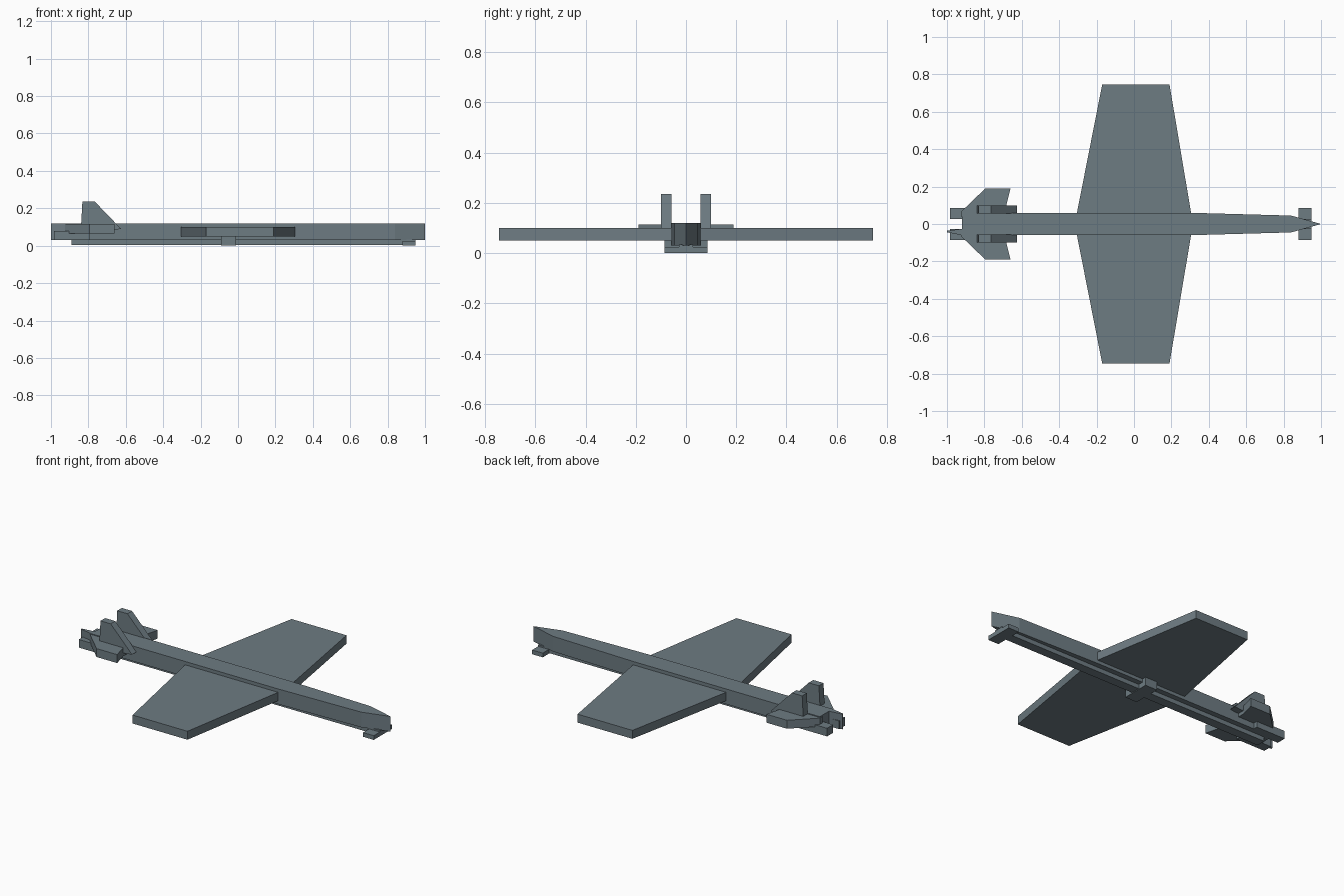
import bpy, bmesh
from mathutils import Vector

if "Cube" in bpy.data.objects:
    bpy.data.objects.remove(bpy.data.objects["Cube"])

paint = bpy.data.materials.new("slate_grey")
paint.diffuse_color = (0.155, 0.200, 0.225, 1)
paint.use_nodes = True
paint.node_tree.nodes["Principled BSDF"].inputs["Base Color"].default_value = paint.diffuse_color


def prism(name, outline, lo, hi, axis="z"):
    """Extrude a flat outline between lo and hi: (x, y) along z, or (x, z) along y."""
    def place(p, h):
        return Vector((p[0], p[1], h)) if axis == "z" else Vector((p[0], h, p[1]))
    bm = bmesh.new()
    bottom = [bm.verts.new(place(p, lo)) for p in outline]
    top = [bm.verts.new(place(p, hi)) for p in outline]
    bm.faces.new(bottom)
    bm.faces.new(top)
    n = len(outline)
    for i in range(n):
        j = (i + 1) % n
        bm.faces.new((bottom[i], bottom[j], top[j], top[i]))
    bmesh.ops.recalc_face_normals(bm, faces=bm.faces)
    mesh = bpy.data.meshes.new(name)
    bm.to_mesh(mesh)
    bm.free()
    mesh.materials.append(paint)
    obj = bpy.data.objects.new(name, mesh)
    bpy.context.collection.objects.link(obj)
    return obj


def box(name, x, y, z):
    return prism(name, [(x[0], y[0]), (x[1], y[0]), (x[1], y[1]), (x[0], y[1])], *z)


# Fuselage with tapered nose and a one-sided tail spur
prism("fuselage", [
    (-0.92, 0.06), (0.30, 0.06), (0.84, 0.045), (0.99, 0.003), (1.0, 0.0), (0.99, -0.003),
    (0.84, -0.045), (0.30, -0.06), (-0.92, -0.06), (-1.0, -0.044), (-1.0, -0.036),
    (-0.92, -0.026)], 0.03, 0.12)

# Wing slab
prism("wing", [
    (-0.305, 0.06), (-0.17, 0.745), (0.19, 0.745), (0.305, 0.06),
    (0.305, -0.06), (0.19, -0.745), (-0.17, -0.745), (-0.305, -0.06)], 0.05, 0.10)

# Belly rail and its cross plates
box("belly_rail", (-0.89, 0.95), (-0.028, 0.028), (0.004, 0.034))
box("nose_plate", (0.88, 0.95), (-0.085, 0.085), (0.0, 0.025))
box("middle_plate", (-0.09, -0.01), (-0.085, 0.085), (0.0, 0.052))

# Tail parts on both sides
for side, s in (("left", 1), ("right", -1)):
    prism(side + "_tailplane", [
        (-0.925, 0.04 * s), (-0.925, 0.065 * s), (-0.795, 0.19 * s),
        (-0.66, 0.19 * s), (-0.683, 0.10 * s), (-0.683, 0.04 * s)], 0.065, 0.115)
    prism(side + "_fin", [
        (-0.84, 0.09), (-0.832, 0.235), (-0.765, 0.235), (-0.625, 0.09), (-0.66, 0.085)],
        0.057 * s, 0.10 * s, "y")
    box(side + "_engine", (-0.985, -0.79), (0.028 * s, 0.085 * s), (0.03, 0.078))
